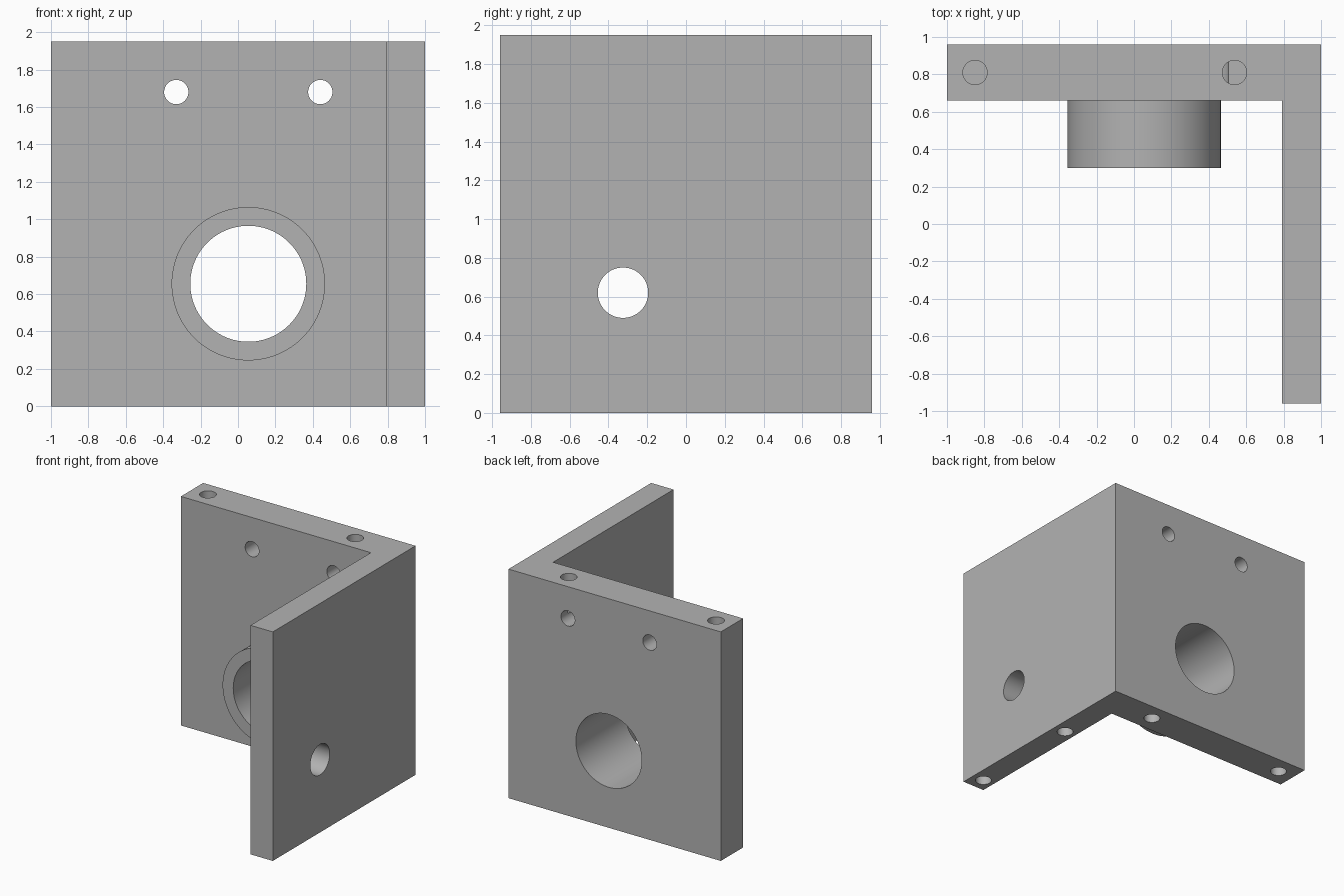
import bpy, bmesh
from math import radians
from mathutils import Vector

default = bpy.data.objects.get("Cube")
if default:
    bpy.data.objects.remove(default, do_unlink=True)

grey = bpy.data.materials.new("plain grey")
grey.use_nodes = True
colour = (0.45, 0.45, 0.45, 1)
grey.diffuse_color = colour
grey.node_tree.nodes["Principled BSDF"].inputs["Base Color"].default_value = colour

HEIGHT = 1.95


def cylinder(name, start, end, radius, sides=64):
    """Closed cylinder running between two points."""
    a, b = Vector(start), Vector(end)
    bpy.ops.mesh.primitive_cylinder_add(
        vertices=sides, radius=radius, depth=(b - a).length,
        location=(a + b) / 2, rotation=(b - a).to_track_quat("Z", "Y").to_euler())
    ob = bpy.context.object
    ob.name = name
    ob.data.materials.append(grey)
    return ob


def combine(target, tool, operation):
    """Apply a boolean and discard the tool object."""
    tool.hide_render = True
    mod = target.modifiers.new(tool.name, "BOOLEAN")
    mod.operation = operation
    mod.solver = "EXACT"
    mod.object = tool
    bpy.context.view_layer.objects.active = target
    bpy.ops.object.modifier_apply(modifier=mod.name)
    bpy.data.objects.remove(tool, do_unlink=True)


# L-shaped bracket: thick back plate and thinner side plate
outline = [(-1, 0.66), (0.79, 0.66), (0.79, -0.96), (1, -0.96), (1, 0.96), (-1, 0.96)]
bm = bmesh.new()
base = bm.faces.new([bm.verts.new((x, y, 0)) for x, y in outline])
top = bmesh.ops.extrude_face_region(bm, geom=[base])["geom"]
bmesh.ops.translate(bm, vec=(0, 0, HEIGHT),
                    verts=[v for v in top if isinstance(v, bmesh.types.BMVert)])
bmesh.ops.recalc_face_normals(bm, faces=bm.faces)
mesh = bpy.data.meshes.new("angle_bracket")
bm.to_mesh(mesh)
bm.free()
mesh.materials.append(grey)
bracket = bpy.data.objects.new("angle_bracket", mesh)
bpy.context.collection.objects.link(bracket)

# Round boss on the inner face of the back plate, bored right through
bx, bz = 0.055, 0.655
combine(bracket, cylinder("boss", (bx, 0.3, bz), (bx, 0.8, bz), 0.41, 96), "UNION")
combine(bracket, cylinder("bore", (bx, 0, bz), (bx, 1.2, bz), 0.31, 96), "DIFFERENCE")

# Two small through holes near the top of the back plate
for x in (-0.33, 0.44):
    combine(bracket, cylinder("mount_hole", (x, 0.5, 1.68), (x, 1.2, 1.68), 0.065, 48), "DIFFERENCE")

# Through hole in the side plate
combine(bracket, cylinder("side_hole", (0.6, -0.325, 0.62), (1.2, -0.325, 0.62), 0.13), "DIFFERENCE")

# Blind screw holes in the top and bottom edges
DEPTH = 0.28
for x in (-0.85, 0.537):
    combine(bracket, cylinder("top_screw_hole", (x, 0.81, HEIGHT - DEPTH),
                              (x, 0.81, HEIGHT + 0.1), 0.065, 48), "DIFFERENCE")
for x, y in ((-0.85, 0.81), (0.49, 0.81), (0.89, 0.19), (0.89, -0.84)):
    combine(bracket, cylinder("bottom_screw_hole", (x, y, -0.1), (x, y, DEPTH), 0.065, 48), "DIFFERENCE")

# Smooth round walls, crisp edges
bpy.ops.object.select_all(action="DESELECT")
bracket.select_set(True)
bpy.context.view_layer.objects.active = bracket
bpy.ops.object.shade_smooth_by_angle(angle=radians(30))
